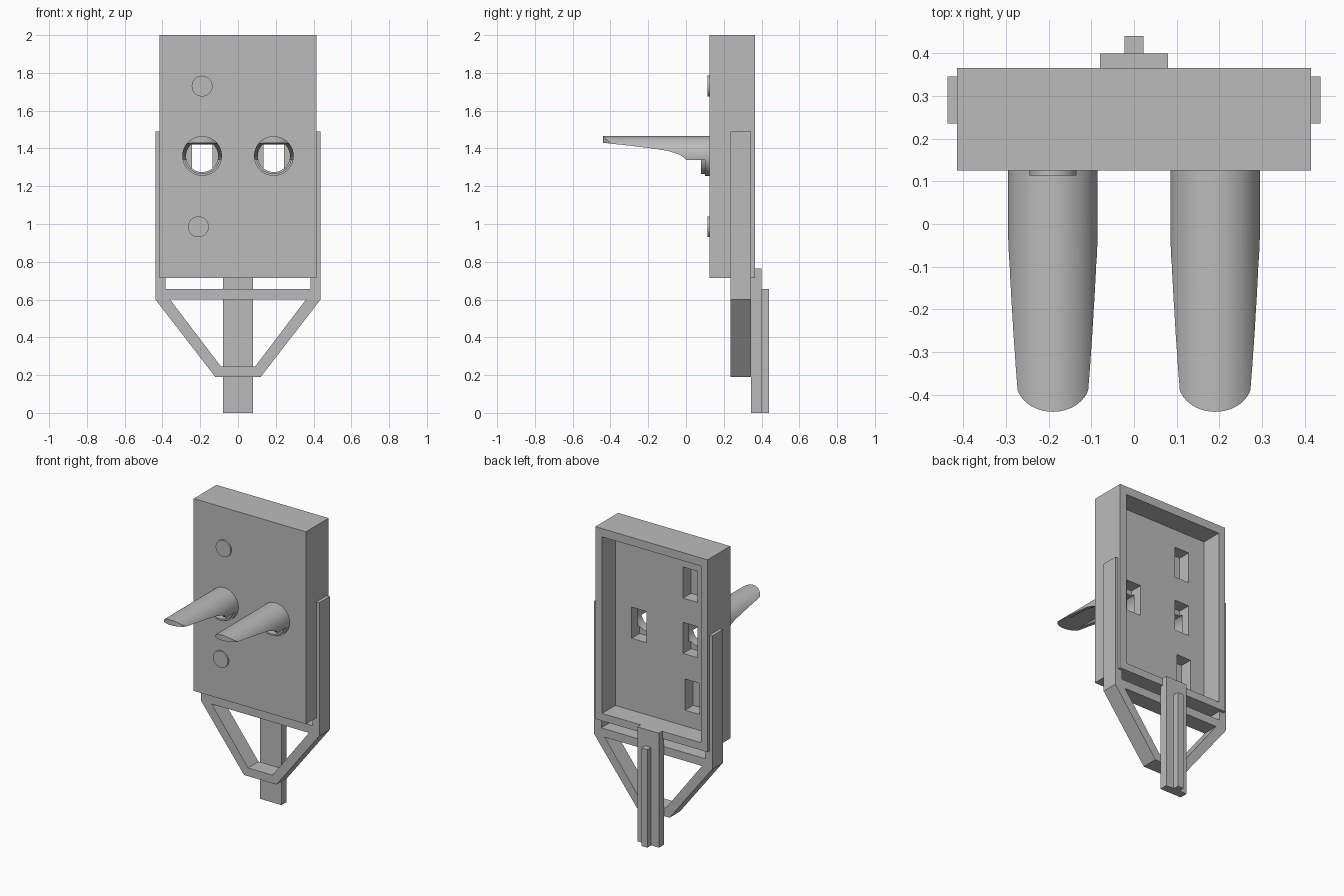
import bpy, bmesh, math
from mathutils import Vector

cube = bpy.data.objects.get("Cube")
if cube:
    bpy.data.objects.remove(cube, do_unlink=True)

grey = bpy.data.materials.new("matte_grey")
grey.use_nodes = True
grey.diffuse_color = (0.5, 0.5, 0.5, 1)
grey.node_tree.nodes["Principled BSDF"].inputs["Base Color"].default_value = (0.5, 0.5, 0.5, 1)


def prism(name, points, axis, low, high):
    """Extrude a 2D outline along an axis; points use the other two axes in order."""
    bm = bmesh.new()

    def place(p, t):
        co = list(p)
        co.insert(axis, t)
        return bm.verts.new(co)

    face = bm.faces.new([place(p, low) for p in points])
    out = bmesh.ops.extrude_face_region(bm, geom=[face])
    shift = Vector((0, 0, 0))
    shift[axis] = high - low
    bmesh.ops.translate(bm, vec=shift, verts=[v for v in out["geom"] if isinstance(v, bmesh.types.BMVert)])
    bmesh.ops.recalc_face_normals(bm, faces=bm.faces)
    mesh = bpy.data.meshes.new(name)
    bm.to_mesh(mesh)
    bm.free()
    mesh.materials.append(grey)
    ob = bpy.data.objects.new(name, mesh)
    bpy.context.collection.objects.link(ob)
    return ob


def box(name, x0, x1, y0, y1, z0, z1):
    return prism(name, [(x0, y0), (x1, y0), (x1, y1), (x0, y1)], 2, z0, z1)


def circle(x, z, r, top=9.0, n=64):
    """Round outline, flattened above the given height."""
    pts = []
    for i in range(n):
        a = 2 * math.pi * i / n
        p = (x + r * math.cos(a), z + r * math.sin(a))
        if p[1] < top:
            pts.append(p)
        elif not pts or pts[-1][1] != top:
            half = math.sqrt(r * r - (top - z) ** 2)
            pts += [(x + half, top), (x - half, top)]
    return pts


def boolean(ob, cutter, operation="DIFFERENCE"):
    mod = ob.modifiers.new("cut", "BOOLEAN")
    mod.operation = operation
    mod.solver = "EXACT"
    mod.object = cutter
    graph = bpy.context.evaluated_depsgraph_get()
    mesh = bpy.data.meshes.new_from_object(ob.evaluated_get(graph))
    ob.modifiers.clear()
    ob.data = mesh
    bpy.data.objects.remove(cutter, do_unlink=True)


def smooth(ob):
    bpy.ops.object.select_all(action="DESELECT")
    ob.select_set(True)
    bpy.context.view_layer.objects.active = ob
    bpy.ops.object.shade_smooth_by_angle(angle=math.radians(30))


FRONT, SKIN, PANEL, BACK = 0.125, 0.14, 0.225, 0.365
LAMP_X, LAMP_Z = 0.19, 1.36

# Housing: open-backed box with pockets behind each front fitting
housing = box("housing", -0.415, 0.415, FRONT, BACK, 0.715, 2.0)
boolean(housing, box("cavity", -0.365, 0.365, PANEL, 0.5, 0.765, 1.945))
for x, z in [(-LAMP_X, 1.72), (-LAMP_X, 1.35), (LAMP_X, 1.35), (-0.205, 0.975)]:
    boolean(housing, box("pocket", x - 0.054, x + 0.054, SKIN, 0.3, z - 0.104, z + 0.104))


def bore(x):
    return prism("bore", circle(x, LAMP_Z, 0.085, top=1.42), 1, -0.6, 0.16)


# Lamp hoods: tubes sliced away underneath, with a rounded tip
under = [(-0.6, 1.43), (-0.44, 1.43), (-0.3, 1.415), (-0.2, 1.403), (-0.1, 1.388),
         (-0.04, 1.37), (-0.01, 1.352), (0, 1.34), (0.1, 1.34), (0.1, 1.0), (-0.6, 1.0)]
for side, x in (("right", -LAMP_X), ("left", LAMP_X)):
    boolean(housing, bore(x))
    hood = prism(side + "_hood", circle(x, LAMP_Z, 0.105), 1, -0.5, 0.13)
    boolean(hood, bore(x))
    boolean(hood, prism("slice", under, 0, x - 0.2, x + 0.2))
    tip = [(x + 0.086 * math.cos(a), -0.37 - 0.07 * math.sin(a))
           for a in (math.pi * i / 24 for i in range(25))]
    plan = [(x - 0.12, -0.3), (x - 0.12, 0.2), (x + 0.12, 0.2), (x + 0.12, -0.3)]
    boolean(hood, prism("plan", tip + plan, 2, 1.1, 1.6), "INTERSECT")
    smooth(hood)
    lip = prism(side + "_lamp_lip", circle(x, LAMP_Z, 0.096, top=1.43), 1, 0.08, 0.13)
    boolean(lip, bore(x))
    smooth(lip)

# Round buttons above and below the right lamp
for name, x, z in (("upper_button", -LAMP_X, 1.73), ("lower_button", -0.21, 0.985)):
    smooth(prism(name, circle(x, z, 0.055), 1, 0.114, 0.13))

# Bracket: side straps, crossbar, slanted struts and foot
Y0, Y1 = 0.235, 0.345
for side, s in (("right", -1), ("left", 1)):
    strap = [(0.385, 0.6), (0.437, 0.6), (0.437, 1.49), (0.385, 1.49)]
    strut = [(0.36, 0.6), (0.437, 0.6), (0.12, 0.19), (0.09, 0.245)]
    prism(side + "_strap", [(s * x, z) for x, z in strap], 1, Y0, Y1)
    prism(side + "_strut", [(s * x, z) for x, z in strut], 1, Y0, Y1)
box("crossbar", -0.385, 0.385, Y0, Y1, 0.6, 0.655)
prism("bracket_foot", [(-0.12, 0.19), (0.12, 0.19), (0.09, 0.245), (-0.09, 0.245)], 1, Y0, Y1)

# Mounting post with a rear rib
box("post", -0.08, 0.08, Y1, 0.4, 0, 0.765)
box("post_rib", -0.022, 0.022, 0.4, 0.44, 0, 0.655)
